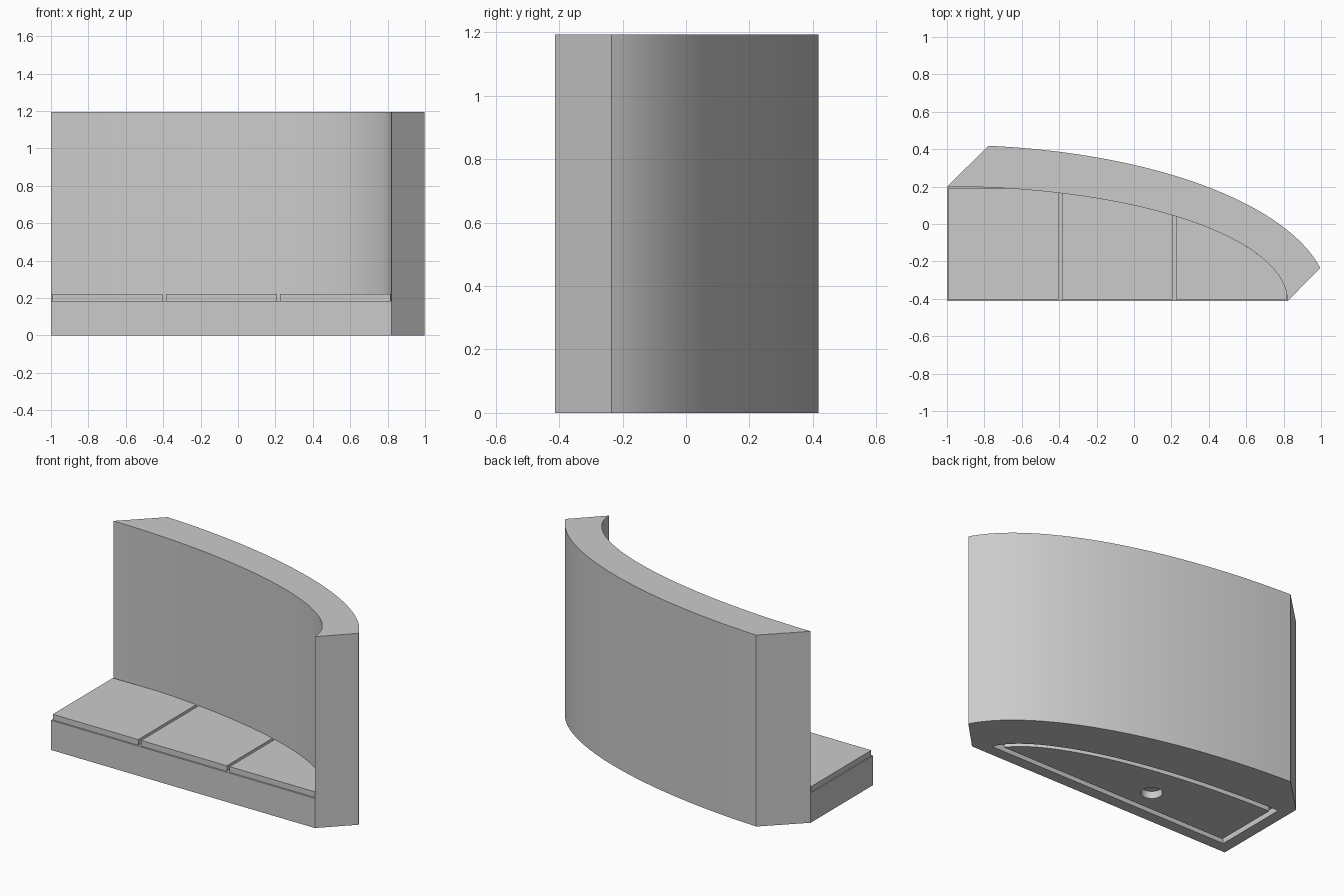
import bpy, bmesh
from math import sin, cos, asin, acos, pi, sqrt, radians

cube = bpy.data.objects.get("Cube")
if cube:
    bpy.data.objects.remove(cube, do_unlink=True)

# Plan: quarter ellipse around the front corner, wall is its outward offset
X0, Y0 = -1.0, -0.413
A, B, WALL = 1.82, 0.613, 0.223
BASE, TILE_TOP, TOP = 0.185, 0.22, 1.193
N = 48

grey = bpy.data.materials.new("light_grey")
grey.use_nodes = True
grey.diffuse_color = (0.6, 0.6, 0.6, 1)
grey.node_tree.nodes["Principled BSDF"].inputs["Base Color"].default_value = (0.6, 0.6, 0.6, 1)


def arc(a, b, t0, t1):
    ts = [t0 + (t1 - t0) * i / N for i in range(N + 1)]
    return [(X0 + a * cos(t), Y0 + b * sin(t)) for t in ts]


def make_object(name, bm):
    bmesh.ops.recalc_face_normals(bm, faces=bm.faces)
    mesh = bpy.data.meshes.new(name)
    bm.to_mesh(mesh)
    bm.free()
    mesh.materials.append(grey)
    obj = bpy.data.objects.new(name, mesh)
    bpy.context.collection.objects.link(obj)
    return obj


def ring(bm, points, z):
    return [bm.verts.new((x, y, z)) for x, y in points]


def strip(bm, low, high, closed=False):
    for i in range(len(low) - (not closed)):
        j = (i + 1) % len(low)
        bm.faces.new((low[i], low[j], high[j], high[i]))


def prism(name, points, z0, z1):
    bm = bmesh.new()
    low, high = ring(bm, points, z0), ring(bm, points, z1)
    strip(bm, low, high, True)
    bm.faces.new(low)
    bm.faces.new(high)
    return make_object(name, bm)


# Base and curved wall as one solid
bm = bmesh.new()
inner = arc(A, B, 0, pi / 2)
outer = arc(A + WALL, B + WALL, asin(0.178 / (B + WALL)), acos(WALL / (A + WALL)))
in_low, in_mid, in_top = [ring(bm, inner, z) for z in (0, BASE, TOP)]
out_low, out_top = [ring(bm, outer, z) for z in (0, TOP)]
c_low, c_mid = [ring(bm, [(X0, Y0)], z)[0] for z in (0, BASE)]
strip(bm, in_mid, in_top)
strip(bm, out_low, out_top)
strip(bm, in_top, out_top)
strip(bm, in_low, out_low)
bm.faces.new([c_low] + in_low)
bm.faces.new([c_mid] + in_mid)
for k in (0, -1):
    bm.faces.new((in_low[k], out_low[k], out_top[k], in_top[k], in_mid[k]))
    bm.faces.new((c_low, in_low[k], in_mid[k], c_mid))
body = make_object("base_and_wall", bm)


# Groove and round socket in the underside
def inset_outline(d):
    a, b = A - d, B - d
    return [(X0 + d, Y0 + d)] + arc(a, b, asin(d / b), acos(d / a))


bm = bmesh.new()
loops = [ring(bm, inset_outline(d), z) for d, z in
         ((0.07, -0.05), (0.07, 0.04), (0.105, 0.04), (0.105, -0.05))]
for i in range(4):
    strip(bm, loops[i], loops[(i + 1) % 4], True)
groove = make_object("groove_cutter", bm)
circle = [(-0.27 + 0.06 * cos(t * pi / 16), -0.17 + 0.06 * sin(t * pi / 16)) for t in range(32)]
socket = prism("socket_cutter", circle, -0.05, 0.045)
for cutter in (groove, socket):
    cutter.hide_render = True
    cutter.hide_viewport = True
    cut = body.modifiers.new(cutter.name, 'BOOLEAN')
    cut.operation = 'DIFFERENCE'
    cut.solver = 'EXACT'
    cut.object = cutter

# Apply the cuts, then drop the cutters
graph = bpy.context.evaluated_depsgraph_get()
body_mesh = bpy.data.meshes.new_from_object(body.evaluated_get(graph))
body.modifiers.clear()
body.data = body_mesh
for cutter in (groove, socket):
    bpy.data.objects.remove(cutter, do_unlink=True)


# Three seat slabs with narrow gaps, fitted to the wall curve
def back_edge(x):
    return min(0.19, Y0 + B * sqrt(max(0, 1 - ((x - X0) / A) ** 2)))


parts = [body]
for i, side in enumerate(("right", "middle", "left")):
    x0 = -0.995 + 0.61 * i
    x1 = x0 + 0.59
    xs = [x0 + (x1 - x0) * sin(k * pi / 48) for k in range(25)]
    outline = [(x1, Y0 + 0.01), (x0, Y0 + 0.01)] + [(x, back_edge(x)) for x in xs]
    parts.append(prism("seat_slab_" + side, outline, BASE, TILE_TOP))

bpy.ops.object.select_all(action='DESELECT')
for part in parts:
    part.select_set(True)
bpy.context.view_layer.objects.active = body
bpy.ops.object.shade_smooth_by_angle(angle=radians(30))
